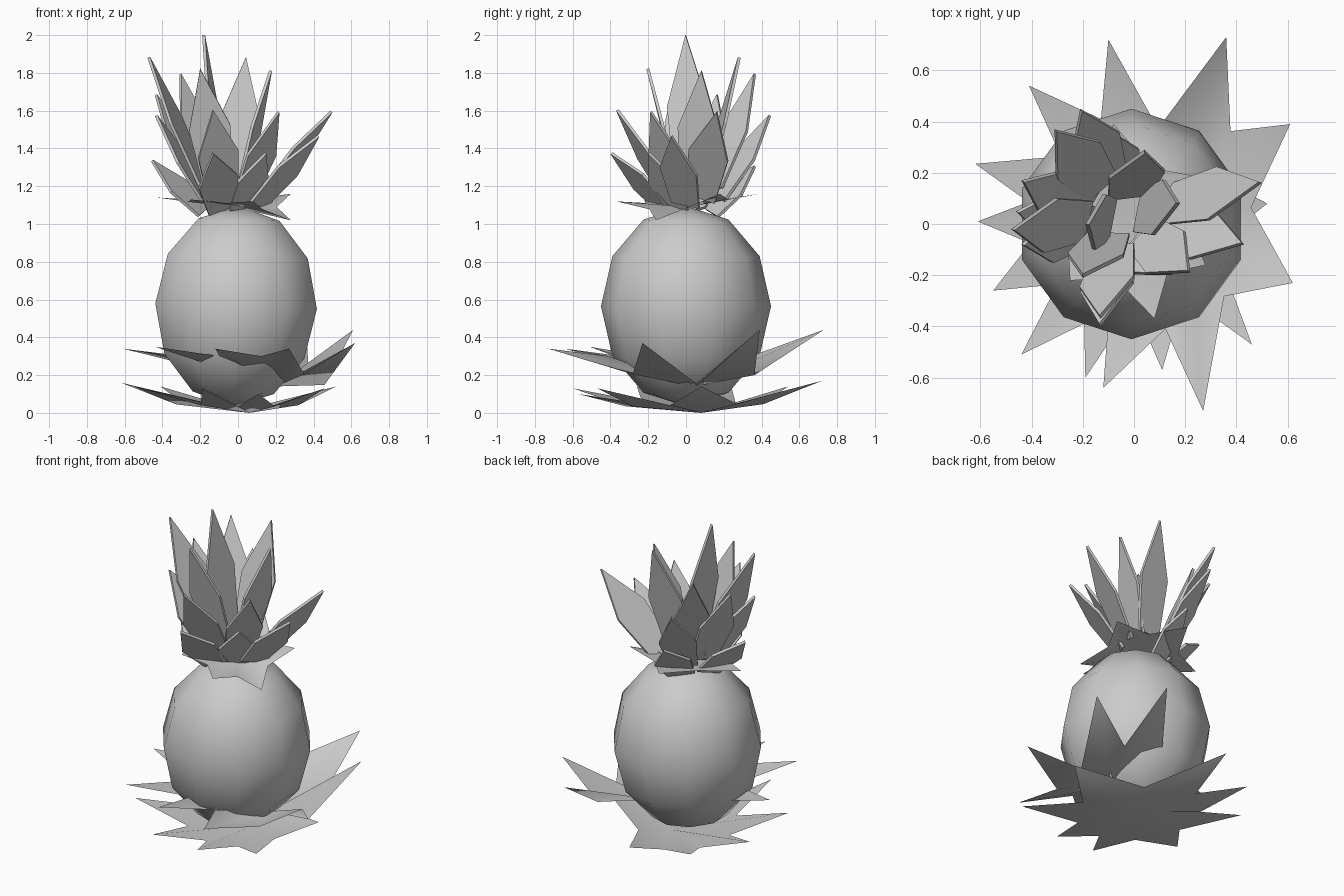
import bpy, bmesh, math
from mathutils import Vector

if "Cube" in bpy.data.objects:
    bpy.data.objects.remove(bpy.data.objects["Cube"])


def make_object(name, verts, faces):
    me = bpy.data.meshes.new(name)
    me.from_pydata([tuple(v) for v in verts], [], faces)
    bm = bmesh.new()
    bm.from_mesh(me)
    bmesh.ops.recalc_face_normals(bm, faces=bm.faces)
    bm.to_mesh(me)
    bm.free()
    ob = bpy.data.objects.new(name, me)
    bpy.context.collection.objects.link(ob)
    return ob


def star_collar(name, center, tips, reach, rises):
    """Spiky sheet of leaves: tips joined by notches pulled towards the center."""
    c = Vector(center)
    verts, n = [c], len(tips)
    for i in range(n):
        a, b = Vector(tips[i]), Vector(tips[(i + 1) % n])
        d = (a + b) / 2 - c
        rise = rises[i % len(rises)]
        verts += [a, c + Vector((d.x * reach, d.y * reach, d.z * rise))]
    m = 2 * n
    ob = make_object(name, verts, [(0, 1 + i, 1 + (i + 1) % m) for i in range(m)])
    ob.data.shade_smooth()
    return ob


def crown_leaf(name, tip, half=0.11, thick=0.016):
    """Thin slab leaf, turned towards the front-right diagonal, widest midway."""
    tip = Vector(tip)
    out = Vector((tip.x + 0.05, tip.y - 0.03, 0))
    root = Vector((-0.05 + out.x * 0.33, 0.03 + out.y * 0.33,
                   1.06 + 0.28 * (tip.z - 1.33)))
    axis = (tip - root).normalized()
    facing = out.normalized()
    diagonal = Vector((0.5, -0.5, 0))
    facing += diagonal if facing.dot(diagonal) > 0 else -diagonal
    side = axis.cross(facing).normalized()
    normal = side.cross(axis).normalized()
    mid = root.lerp(tip, 0.5)
    outline = [root - side * half * 0.75, mid - side * half, tip,
               mid + side * half, root + side * half * 0.75]
    verts = outline + [p - normal * thick for p in outline]
    faces = [(0, 1, 2, 3, 4), (9, 8, 7, 6, 5)]
    faces += [(i, i + 5, (i + 1) % 5 + 5, (i + 1) % 5) for i in range(5)]
    return make_object(name, verts, faces)


# Fruit body: ten-sided, six-ring egg with smooth shading
bpy.ops.mesh.primitive_uv_sphere_add(segments=10, ring_count=6, radius=1,
                                     location=(-0.01, 0, 0.565))
body = bpy.context.object
body.name = "fruit_body"
body.scale = (0.45, 0.45, 0.53)
body.rotation_euler = (0, math.radians(2), 0)
bpy.ops.object.shade_smooth()

# Lower leaf collar, lying under the fruit
star_collar("lower_leaf_collar", (0.06, 0.08, 0.0), [
    (0.52, 0.08, 0.14), (-0.10, 0.72, 0.17),
    (-0.41, 0.54, 0.14), (-0.62, 0.235, 0.16), (-0.55, -0.26, 0.14),
    (-0.19, -0.60, 0.13), (0.11, -0.57, 0.10), (0.46, -0.47, 0.13)], 0.6, [0.3])

# Upper leaf collar, dipping at the right and high at the front
star_collar("upper_leaf_collar", (0.2, 0.04, 0.14), [
    (0.62, -0.23, 0.37), (0.61, 0.39, 0.44), (0.36, 0.73, 0.44),
    (-0.61, 0.01, 0.34), (-0.44, -0.51, 0.35), (-0.12, -0.64, 0.34),
    (0.27, -0.73, 0.34)], 0.62, [0.03, 0.2, 0.5, 0.72, 0.78, 0.8, 0.3])

# Small collar under the crown
star_collar("crown_collar", (-0.02, 0.02, 1.09), [
    (0.28, -0.16, 1.02), (0.28, 0.18, 1.16), (-0.08, 0.39, 1.16),
    (-0.43, 0.05, 1.14), (-0.25, -0.22, 1.13), (0.08, -0.37, 1.12)], 0.75, [0.6])

# Crown leaves, listed by tip from tallest to lowest
tips = [(-0.19, 0.0, 2.0), (-0.48, -0.02, 1.88), (0.04, 0.29, 1.88),
        (0.18, 0.08, 1.81), (-0.2, -0.21, 1.82), (-0.31, 0.37, 1.79),
        (-0.44, 0.17, 1.68), (-0.21, 0.45, 1.57), (-0.13, -0.37, 1.6),
        (0.22, -0.19, 1.59), (0.5, 0.16, 1.59), (0.43, -0.08, 1.46),
        (-0.44, -0.08, 1.57), (-0.13, -0.4, 1.37), (0.15, -0.2, 1.37),
        (-0.46, 0.05, 1.33), (-0.1, 0.37, 1.3)]
for i, t in enumerate(tips):
    crown_leaf("crown_leaf_%02d" % (i + 1), t)
